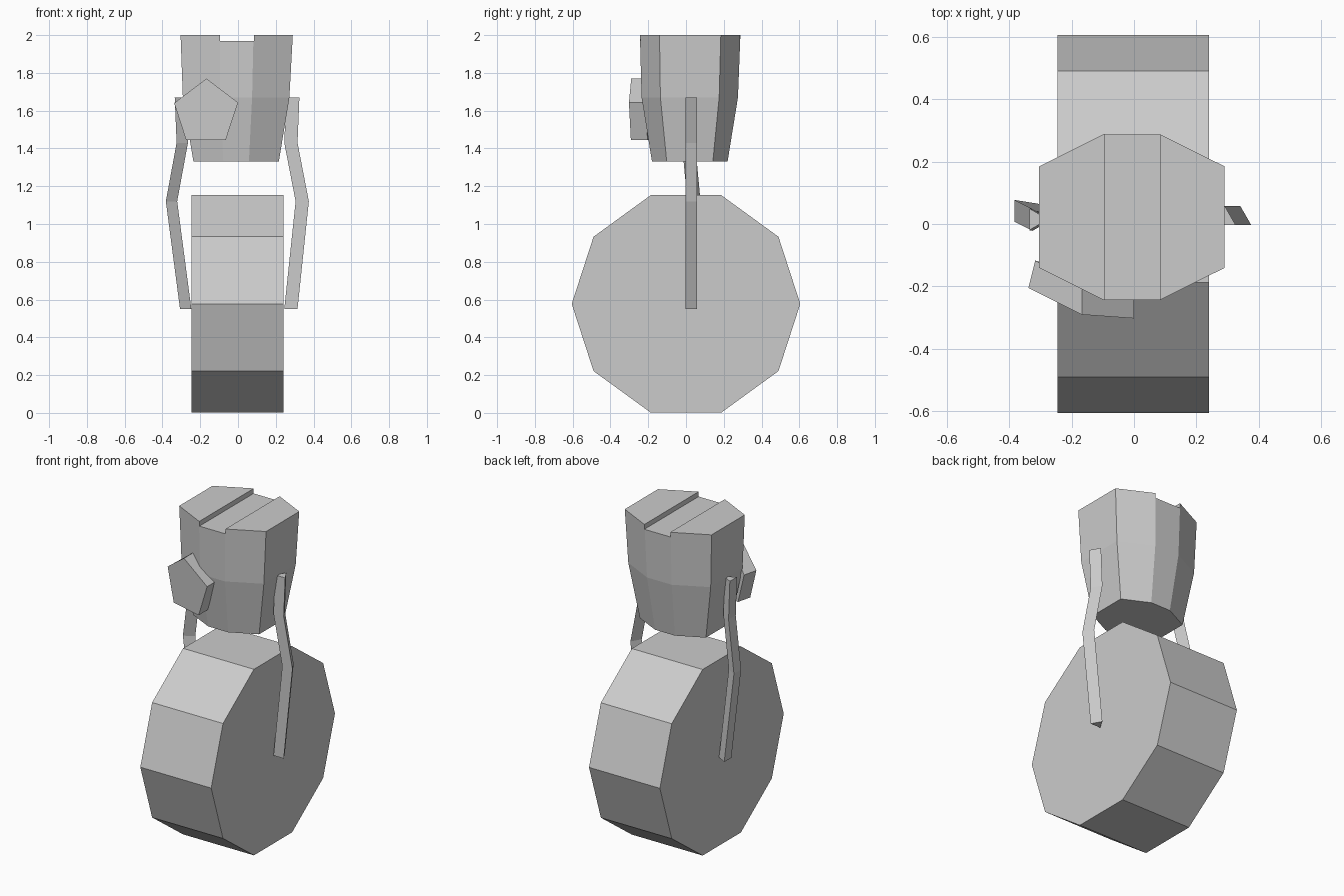
import bpy, bmesh
from math import sin, cos, radians

if "Cube" in bpy.data.objects:
    bpy.data.objects.remove(bpy.data.objects["Cube"])


def loft(name, rings):
    """Closed solid through equal-length rings of points, capped at both ends."""
    bm = bmesh.new()
    loops = [[bm.verts.new(p) for p in ring] for ring in rings]
    n = len(loops[0])
    for a, b in zip(loops, loops[1:]):
        for i in range(n):
            j = (i + 1) % n
            bm.faces.new((a[i], a[j], b[j], b[i]))
    bm.faces.new(loops[0][::-1])
    bm.faces.new(loops[-1])
    bmesh.ops.recalc_face_normals(bm, faces=bm.faces)
    mesh = bpy.data.meshes.new(name)
    bm.to_mesh(mesh)
    bm.free()
    obj = bpy.data.objects.new(name, mesh)
    bpy.context.collection.objects.link(obj)
    return obj


# Wheel: ten-sided drum lying along x
loft("wheel", [[(x, 0.605 * cos(radians(36 * i)), 0.577 + 0.605 * sin(radians(36 * i)))
                for i in range(10)] for x in (-0.245, 0.24)])

# Head: tapered octagon, rings given as z, half width, half depth, centre x, centre y
def octagon(z, hx, hy, cx, cy):
    return [(cx + hx * u, cy + hy * v, z) for u, v in
            ((-1, -.61), (-.3, -1), (.3, -1), (1, -.61), (1, .61), (.3, 1), (-.3, 1), (-1, .61))]


head = loft("head", [octagon(1.33, 0.226, 0.2, -0.01, 0.02),
                     octagon(1.67, 0.282, 0.255, -0.01, 0.02),
                     octagon(2.0, 0.297, 0.266, -0.007, 0.022)])

# Slot across the top of the head
bpy.ops.mesh.primitive_cube_add(size=1, location=(-0.005, 0, 2.02))
cutter = bpy.context.object
cutter.name = "slot_cutter"
cutter.scale = (0.178, 1, 0.1)
cutter.hide_render = True
mod = head.modifiers.new("slot", "BOOLEAN")
mod.operation = "DIFFERENCE"
mod.solver = "EXACT"
mod.object = cutter
bpy.context.view_layer.objects.active = head
bpy.ops.object.modifier_apply(modifier=mod.name)
bpy.data.objects.remove(cutter)

# Fork arms: bent three-sided bars
right_path = [(0.315, 0.55), (0.375, 1.12), (0.315, 1.43), (0.325, 1.67)]
loft("right_arm", [[(x, -0.003, z), (x - 0.07, -0.003, z), (x - 0.035, 0.058, z)]
                   for x, z in right_path])
left_path = [(-0.307, -0.005, 0.55), (-0.382, 0.007, 1.12),
             (-0.325, -0.022, 1.43), (-0.335, -0.02, 1.67)]
loft("left_arm", [[(x, y, z), (x, y + 0.07, z), (x + 0.06, y + 0.035, z)]
                  for x, y, z in left_path])

# Eye: five-sided disc set on the front left of the head
face = [(-0.167, -0.29, 1.77), (0, -0.302, 1.643), (-0.065, -0.292, 1.445),
        (-0.275, -0.235, 1.445), (-0.338, -0.205, 1.64)]
loft("eye", [face, [(x + 0.022 * (x < -0.2), y + 0.088, z) for x, y, z in face]])
